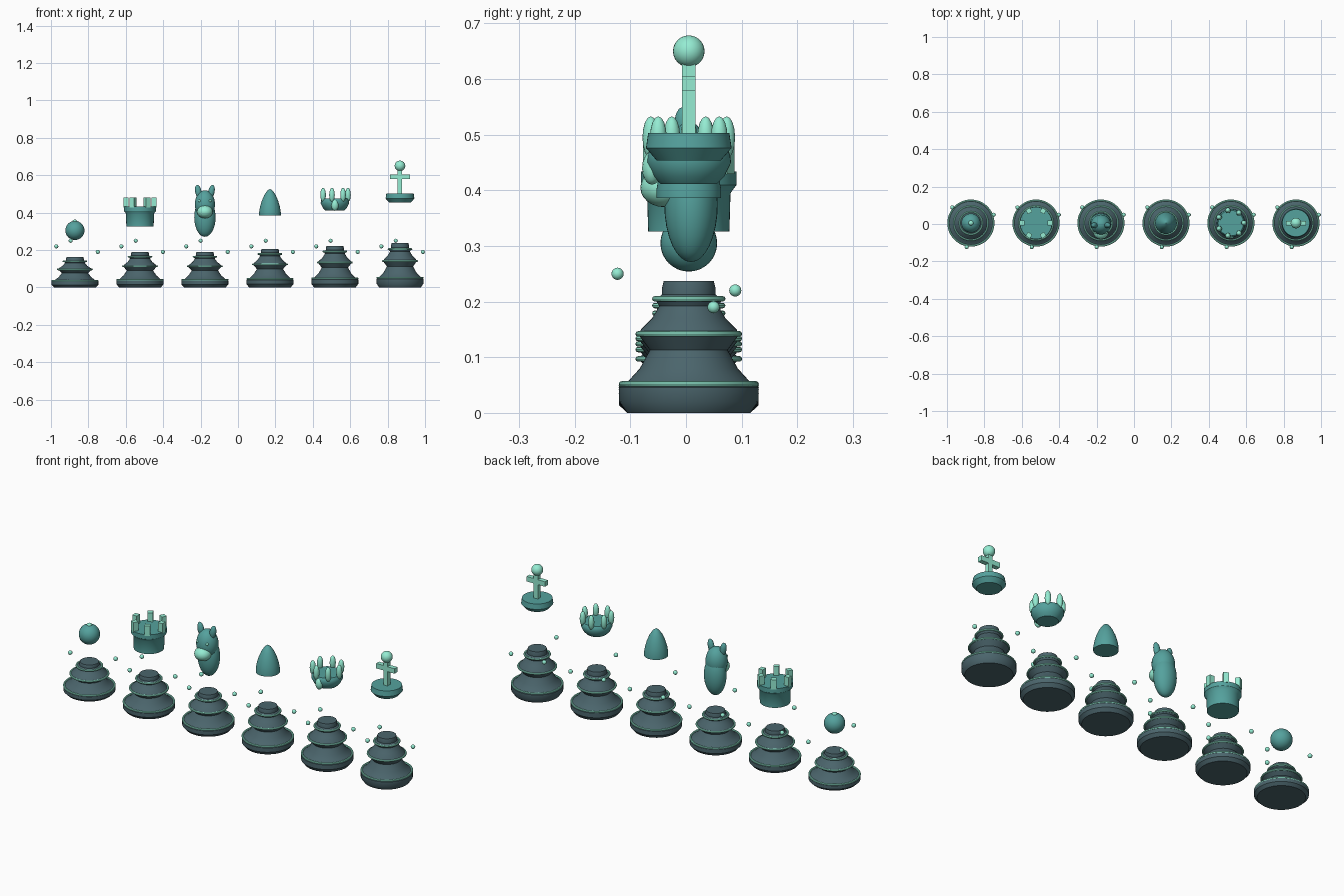
import bpy, bmesh
from math import radians, cos, sin, pi
from mathutils import Matrix, Euler

if "Cube" in bpy.data.objects:
    bpy.data.objects.remove(bpy.data.objects["Cube"])

CY = 0.005
XS = [-0.872, -0.524, -0.177, 0.171, 0.518, 0.866]
HEIGHTS = [0.162, 0.19, 0.19, 0.207, 0.223, 0.237]
NAMES = ["pawn", "rook", "knight", "bishop", "queen", "king"]


def material(name, rgb):
    m = bpy.data.materials.new(name)
    m.diffuse_color = (*rgb, 1)
    m.use_nodes = True
    m.node_tree.nodes["Principled BSDF"].inputs["Base Color"].default_value = m.diffuse_color
    return m


DARK = material("dark_slate", (0.07, 0.13, 0.15))
MID = material("teal", (0.09, 0.36, 0.34))
LIGHT = material("mint", (0.30, 0.84, 0.65))


def finish(name, bm, mat, loc):
    bmesh.ops.recalc_face_normals(bm, faces=bm.faces)
    me = bpy.data.meshes.new(name)
    bm.to_mesh(me)
    bm.free()
    me.shade_smooth()
    me.set_sharp_from_angle(angle=radians(35))
    me.materials.append(mat)
    ob = bpy.data.objects.new(name, me)
    ob.location = loc
    bpy.context.collection.objects.link(ob)
    return ob


def revolve(name, x, profile, mat, n=48, closed=False):
    """Turn (radius, z) points around the piece axis."""
    bm = bmesh.new()
    rows = [[bm.verts.new((r * cos(2 * pi * i / n), r * sin(2 * pi * i / n), z))
             for i in range(n)] for r, z in profile]
    pairs = list(zip(rows, rows[1:]))
    if closed:
        pairs.append((rows[-1], rows[0]))
    else:
        bm.faces.new(rows[0])
        bm.faces.new(rows[-1])
    for a, b in pairs:
        for i in range(n):
            j = (i + 1) % n
            bm.faces.new((a[i], a[j], b[j], b[i]))
    return finish(name, bm, mat, (x, CY, 0))


def ring(name, x, r, z, t=0.005):
    section = [(r + t * cos(k * pi / 4), z + t * sin(k * pi / 4)) for k in range(8)]
    return revolve(name, x, section, LIGHT, closed=True)


def ellipsoid(name, x, pos, size, mat, rot=(0, 0, 0), seg=24):
    bm = bmesh.new()
    bmesh.ops.create_uvsphere(bm, u_segments=seg, v_segments=seg // 2, radius=1)
    bm.transform(Euler(rot).to_matrix().to_4x4() @ Matrix.Diagonal((*size, 1)))
    return finish(name, bm, mat, (x + pos[0], CY + pos[1], pos[2]))


def box(name, x, pos, size, mat, turn=0):
    bm = bmesh.new()
    bmesh.ops.create_cube(bm, size=1)
    bm.transform(Matrix.Rotation(turn, 4, 'Z') @ Matrix.Diagonal((*size, 1)))
    return finish(name, bm, mat, (x + pos[0], CY + pos[1], pos[2]))


# Pedestals with rings and hovering beads
PEDESTAL = [(0.111, 0), (0.125, 0.02), (0.125, 0.046), (0.108, 0.058), (0.088, 0.08),
            (0.070, 0.113), (0.090, 0.140), (0.086, 0.150), (0.066, 0.170),
            (0.053, 0.192), (0.060, 0.203), (0.048, 0.213), (0.048, 0.225), (0.045, 0.237)]
for name, x, h in zip(NAMES, XS, HEIGHTS):
    k = h / 0.237
    revolve(name + "_pedestal", x, [(r, z * k) for r, z in PEDESTAL], DARK)
    for label, r, z in (("base", 0.121, 0.052), ("middle", 0.091, 0.142), ("neck", 0.061, 0.205)):
        ring(f"{name}_{label}_ring", x, r, z * k)
    for i in range(3):
        a = radians(20 + 120 * i)
        ellipsoid(f"{name}_bead_{i}", x, (0.13 * cos(a), 0.13 * sin(a), 0.19 + 0.03 * i),
                  (0.011,) * 3, LIGHT, seg=16)

pawn, rook, knight, bishop, queen, king = XS

# Pawn head
ellipsoid("pawn_head", pawn, (0, 0, 0.305), (0.051,) * 3, MID, seg=32)
ellipsoid("pawn_knob", pawn, (0, 0, 0.351), (0.014, 0.014, 0.012), LIGHT, seg=16)

# Rook tower and battlements
revolve("rook_tower", rook, [(0.073, 0.326), (0.075, 0.395), (0.086, 0.41), (0.086, 0.434)], MID)
for i in range(6):
    a = i * pi / 3
    box(f"rook_battlement_{i}", rook, (0.075 * cos(a), 0.075 * sin(a), 0.455),
        (0.025, 0.027, 0.052), LIGHT, a)

# Knight neck, head, muzzle, ears and eyes
ellipsoid("knight_neck", knight, (0, 0.004, 0.375), (0.057, 0.048, 0.104), MID, seg=32)
ellipsoid("knight_head", knight, (0, -0.008, 0.445), (0.054, 0.053, 0.075), MID, seg=32)
ellipsoid("knight_muzzle", knight, (0, -0.045, 0.405), (0.042, 0.042, 0.035), LIGHT)
for s, side in ((-1, "left"), (1, "right")):
    ellipsoid(f"knight_{side}_ear", knight, (s * 0.035, -0.012, 0.512), (0.017, 0.015, 0.038),
              MID, (0, s * 0.2, 0), 16)
    ellipsoid(f"knight_{side}_eye", knight, (s * 0.028, -0.05, 0.463), (0.007,) * 3, LIGHT, seg=12)

# Bishop mitre
revolve("bishop_mitre", bishop, [(0.058, 0.386), (0.058, 0.402), (0.053, 0.432), (0.044, 0.463),
                                 (0.031, 0.493), (0.015, 0.517), (0.001, 0.527)], MID)

# Queen crown, points and front jewel
revolve("queen_crown", queen, [(0.050, 0.411), (0.064, 0.425), (0.076, 0.45),
                               (0.074, 0.465), (0.068, 0.475)], MID)
for i in range(7):
    a = 2 * pi * i / 7
    ellipsoid(f"queen_crown_point_{i}", queen, (0.07 * cos(a), 0.07 * sin(a), 0.495),
              (0.015, 0.015, 0.038), LIGHT, seg=16)
ellipsoid("queen_jewel", queen, (0, -0.066, 0.44), (0.02, 0.018, 0.03), LIGHT, seg=16)

# King collar, cross and ball
revolve("king_collar", king, [(0.058, 0.454), (0.077, 0.476), (0.073, 0.503)], MID)
box("king_cross_post", king, (0, 0, 0.565), (0.024, 0.024, 0.13), LIGHT)
box("king_cross_bar", king, (0, 0, 0.592), (0.108, 0.024, 0.026), LIGHT)
ellipsoid("king_ball", king, (0, 0, 0.65), (0.0285,) * 3, LIGHT)
